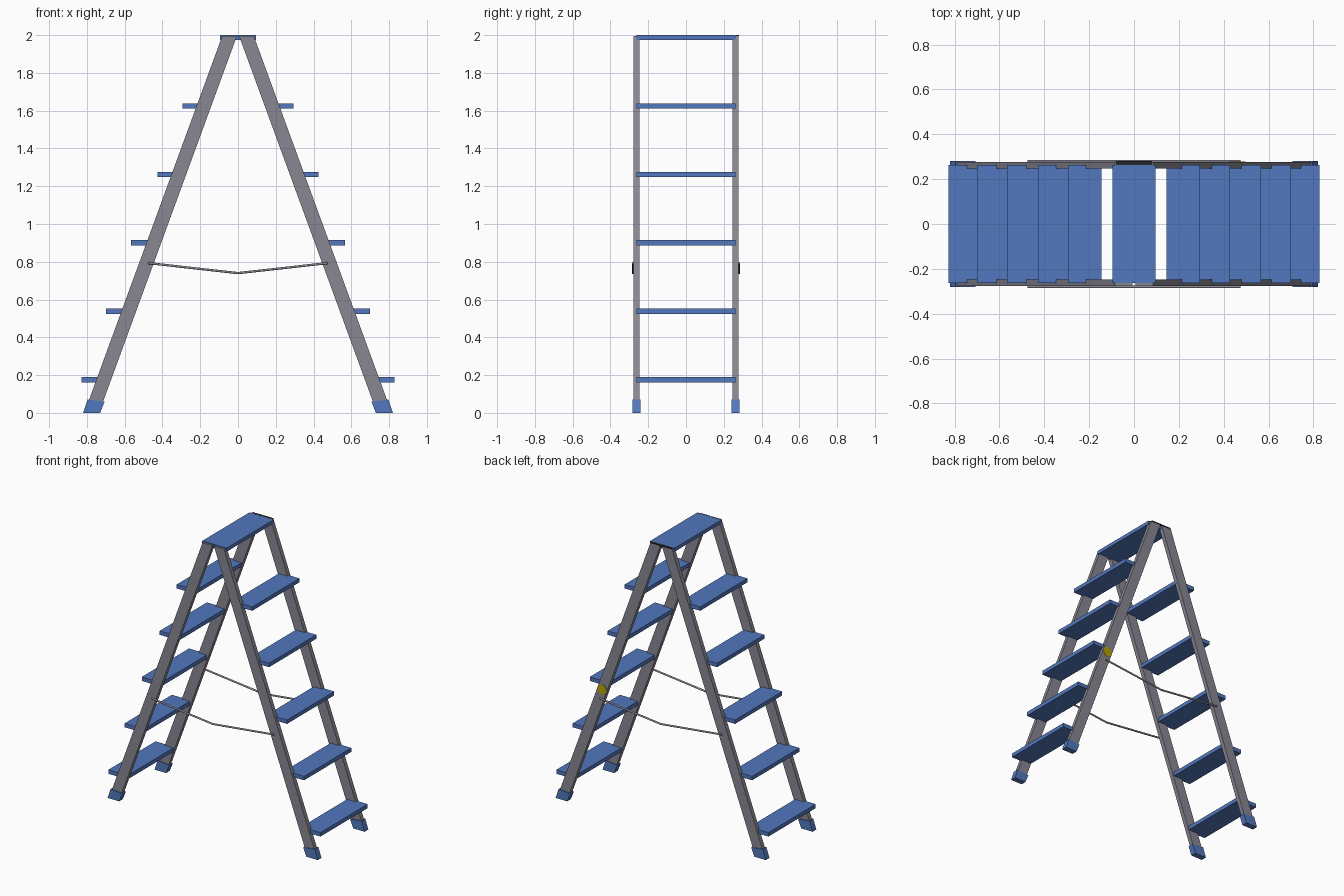
import bpy, bmesh, math
from mathutils import Vector

if "Cube" in bpy.data.objects:
    bpy.data.objects.remove(bpy.data.objects["Cube"])


def material(name, rgb):
    m = bpy.data.materials.new(name)
    m.diffuse_color = (*rgb, 1)
    m.use_nodes = True
    m.node_tree.nodes["Principled BSDF"].inputs["Base Color"].default_value = m.diffuse_color
    return m


BLUE = material("blue plastic", (0.085, 0.185, 0.51))
GREY = material("grey metal", (0.25, 0.245, 0.29))
YELLOW = material("yellow sticker", (0.45, 0.36, 0.0))
DARK = material("dark strip", (0.02, 0.02, 0.02))


def finish(name, bm, mat):
    bmesh.ops.recalc_face_normals(bm, faces=bm.faces)
    me = bpy.data.meshes.new(name)
    bm.to_mesh(me)
    bm.free()
    me.materials.append(mat)
    ob = bpy.data.objects.new(name, me)
    bpy.context.collection.objects.link(ob)
    return ob


def prism(name, profile, y0, y1, mat):
    """Extrude an x-z outline from y0 to y1."""
    bm = bmesh.new()
    face = bm.faces.new([bm.verts.new((x, y0, z)) for x, z in profile])
    ext = bmesh.ops.extrude_face_region(bm, geom=[face])
    verts = [v for v in ext["geom"] if isinstance(v, bmesh.types.BMVert)]
    bmesh.ops.translate(bm, verts=verts, vec=(0, y1 - y0, 0))
    return finish(name, bm, mat)


def box(name, x0, x1, y0, y1, z0, z1, mat):
    return prism(name, [(x0, z0), (x1, z0), (x1, z1), (x0, z1)], y0, y1, mat)


def rod(name, a, b, radius, mat):
    a, b = Vector(a), Vector(b)
    bm = bmesh.new()
    bmesh.ops.create_cone(bm, cap_ends=True, segments=12, radius1=radius,
                          radius2=radius, depth=(b - a).length)
    rot = (b - a).to_track_quat("Z", "Y").to_matrix().to_4x4()
    bmesh.ops.transform(bm, matrix=rot, verts=bm.verts)
    bmesh.ops.translate(bm, vec=(a + b) / 2, verts=bm.verts)
    return finish(name, bm, mat)


def leg_x(z):
    """Centre line of the right-hand leg."""
    return 0.775 - 0.366 * z


def slanted(s, z0, z1, half, tilt=0.0):
    return [(s * (leg_x(z0) - half), z0), (s * (leg_x(z0) + half), z0),
            (s * (leg_x(z1) + half), z1 + tilt), (s * (leg_x(z1) - half), z1 - tilt)]


for sx, side in ((-1, "left"), (1, "right")):
    for sy, end in ((-1, "front"), (1, "back")):
        tag = f"{side}_{end}"
        # rail and its plastic foot
        prism("rail_" + tag, slanted(sx, 0.01, 1.995, 0.039), sy * 0.247, sy * 0.277, GREY)
        prism("foot_" + tag, slanted(sx, 0.0, 0.065, 0.045, 0.005), sy * 0.241, sy * 0.282, BLUE)
        # sagging safety strap, one half per side
        rod("strap_" + tag, (sx * 0.475, sy * 0.28, 0.793), (0, sy * 0.28, 0.74), 0.006, GREY)
    # steps
    for i, outer in enumerate((0.828, 0.70, 0.567, 0.427, 0.295)):
        z = 0.175 + i * 0.3625
        x0, x1 = sorted((sx * (outer - 0.15), sx * outer))
        box(f"step_{side}_{i + 1}", x0, x1, -0.263, 0.263, z - 0.014, z + 0.014, BLUE)

# top platform
box("top_platform", -0.095, 0.095, -0.263, 0.263, 1.974, 2.0, BLUE)
# dark strip over the back rail tops
box("top_strip", -0.08, 0.08, 0.264, 0.28, 1.994, 2.0, DARK)
# round sticker on the outside of the back right rail
rod("round_sticker", (leg_x(0.86), 0.277, 0.86), (leg_x(0.86), 0.279, 0.86), 0.036, YELLOW)
